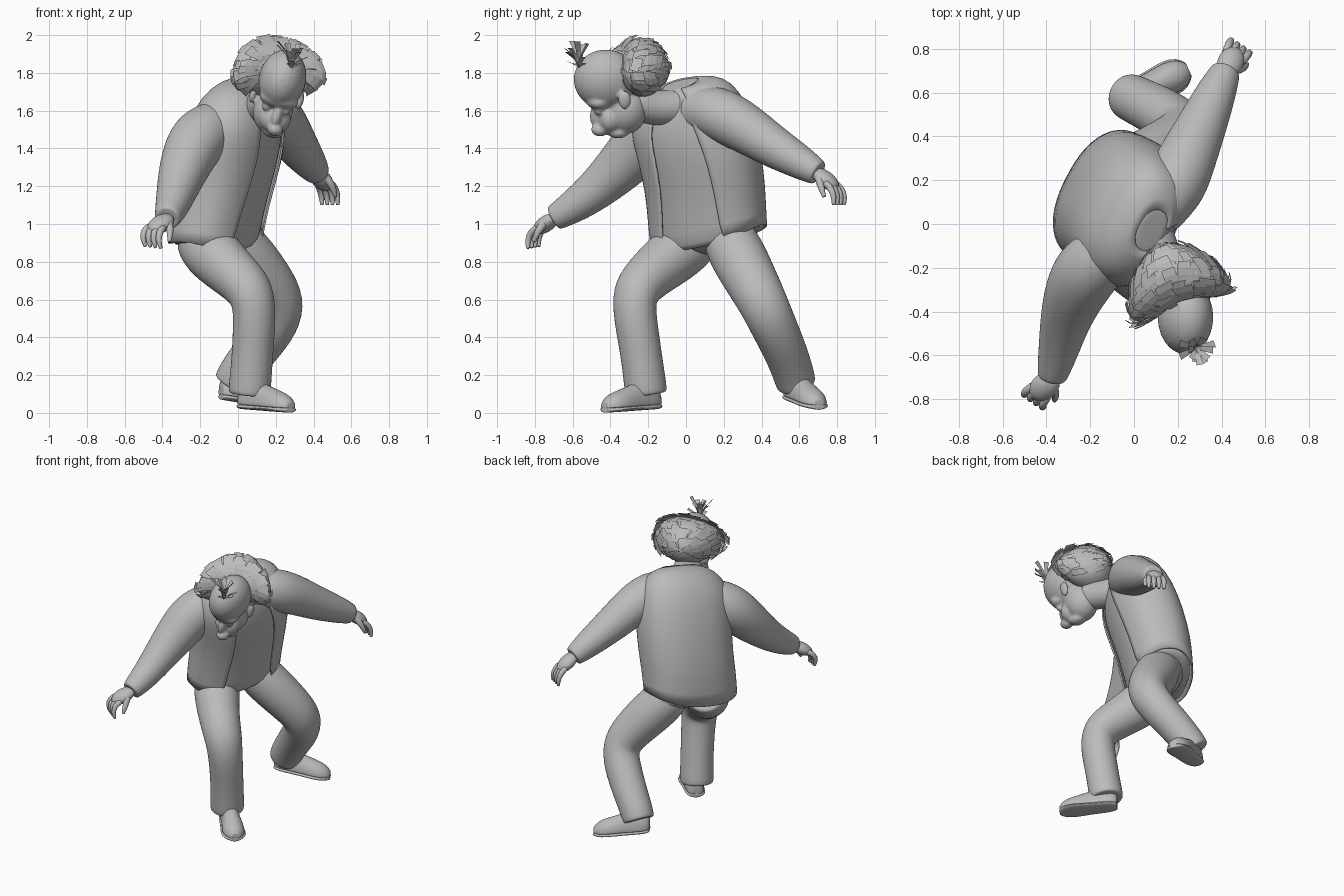
import bpy, bmesh, math, random
from mathutils import Vector, Matrix

random.seed(4)
cube = bpy.data.objects.get("Cube")
if cube:
    bpy.data.objects.remove(cube)

grey = bpy.data.materials.new("plain_grey")
grey.use_nodes = True
tone = (0.5, 0.5, 0.5, 1)
grey.diffuse_color = tone
grey.node_tree.nodes["Principled BSDF"].inputs["Base Color"].default_value = tone


def finish(name, bm, smooth=True, fix_normals=True):
    """Turn a bmesh into a linked, shaded object."""
    if fix_normals:
        bmesh.ops.recalc_face_normals(bm, faces=bm.faces)
    mesh = bpy.data.meshes.new(name)
    bm.to_mesh(mesh)
    bm.free()
    mesh.materials.append(grey)
    for poly in mesh.polygons:
        poly.use_smooth = smooth
    obj = bpy.data.objects.new(name, mesh)
    bpy.context.collection.objects.link(obj)
    return obj


def inset(ring):
    """Copy of a ring shrunk toward its middle, to hold a cuff edge."""
    middle = sum(ring, Vector()) / len(ring)
    return [p.lerp(middle, 0.12) for p in ring]


def loft(name, rings, closed=True, caps=True, subdivide=1):
    """Skin a list of point rings."""
    bm = bmesh.new()
    if caps:
        rings = [inset(rings[0]), *rings, inset(rings[-1])]
    rows = [[bm.verts.new(p) for p in ring] for ring in rings]
    count = len(rows[0])
    for low, high in zip(rows, rows[1:]):
        for i in range(count if closed else count - 1):
            j = (i + 1) % count
            bm.faces.new((low[i], low[j], high[j], high[i]))
    if caps:
        bm.faces.new(rows[0])
        bm.faces.new(rows[-1])
    obj = finish(name, bm)
    obj.modifiers.new("Subdivision", "SUBSURF").levels = subdivide
    obj.modifiers["Subdivision"].render_levels = subdivide
    return obj


def limb(name, path, sides=16, subdivide=2):
    """Round tube through (x, y, z, radius) points."""
    points = [Vector(p[:3]) for p in path]
    side = Vector((1, 0.3, 0.2))
    rings = []
    for i, point in enumerate(points):
        along = (points[min(i + 1, len(points) - 1)] - points[max(i - 1, 0)]).normalized()
        side = (side - along * side.dot(along)).normalized()
        other = along.cross(side)
        turns = [math.tau * k / sides for k in range(sides)]
        rings.append([point + path[i][3] * (side * math.cos(a) + other * math.sin(a)) for a in turns])
    return loft(name, rings, subdivide=subdivide)


def ball(bm, centre, radii, rotation=None):
    """Add an ellipsoid to a bmesh."""
    matrix = Matrix.Translation(centre) @ (rotation or Matrix()) @ Matrix.Diagonal((*radii, 1))
    bmesh.ops.create_uvsphere(bm, u_segments=24, v_segments=16, radius=1, matrix=matrix)


# Torso: the chest faces +x and slightly -y, leaning forward, with a boxy section
torso_left = Vector((0.46, 0.89, 0.15))
torso_rows = [  # centre x, y, z, half width, half depth, forward tilt
    (-.12, .12, .95, .315, .205, .1),
    (-.1, .11, 1.07, .315, .22, .1),
    (-.065, .1, 1.22, .315, .23, .1),
    (-.02, .06, 1.42, .32, .23, .2),
    (.005, .01, 1.57, .315, .2, .4),
    (.045, -.01, 1.67, .265, .15, .5),
    (.065, -.015, 1.725, .195, .1, .5),
    (.08, -.03, 1.74, .1, .06, .5),
]


def soft_square(value):
    return math.copysign(abs(value) ** 0.86, value)


def torso_rings(scale, gap, count):
    rings = []
    for level, (x, y, z, wide, deep, tilt) in enumerate(torso_rows):
        front = Vector((0.89, -0.46, -tilt))
        opening = gap * (1 - 0.08 * level)
        sag = 0 if level else 0.06
        ring = []
        for k in range(count):
            a = opening + (math.tau - 2 * opening) * k / (count - 1 if gap else count)
            ahead, beside = soft_square(math.cos(a)), soft_square(math.sin(a))
            ring.append(Vector((x, y, z - sag * ahead ** 2))
                        + scale * (front * deep * ahead + torso_left * wide * beside))
        rings.append(ring)
    return rings


shirt = torso_rings(0.95, 0, 28)
loft("shirt", [[p - Vector((0, 0, 0.01)) for p in shirt[0]]] + shirt[1:])
jacket = loft("open_jacket", torso_rings(1.01, math.radians(30), 28), closed=False, caps=False)
shell = jacket.modifiers.new("Thickness", "SOLIDIFY")
shell.thickness = 0.01
shell.offset = 0

# Sleeves
limb("right_sleeve", [(-.05, -.06, 1.56, .1), (-.14, -.14, 1.52, .14), (-.215, -.21, 1.45, .16),
                      (-.27, -.31, 1.34, .145), (-.315, -.44, 1.21, .117), (-.345, -.58, 1.1, .094),
                      (-.375, -.7, 1.03, .07)])
limb("left_sleeve", [(.09, .03, 1.6, .12), (.15, .12, 1.6, .14), (.2, .2, 1.57, .148), (.25, .32, 1.505, .135),
                     (.315, .46, 1.41, .115), (.375, .6, 1.33, .094), (.42, .7, 1.27, .07)])


# Hands with curled fingers
def hand(side, wrist, reach, across, curl, thumb_sign):
    wrist, reach = Vector(wrist), Vector(reach).normalized()
    across, curl = Vector(across).normalized(), Vector(curl).normalized()
    bm = bmesh.new()
    frame = Matrix((across, reach, across.cross(reach))).transposed().to_4x4()
    ball(bm, wrist + reach * 0.04, (.06, .085, .042), frame)
    finish(side + "_palm", bm)
    for i, k in enumerate((-.042, -.014, .014, .042)):
        root = wrist + reach * 0.075 + across * k
        knuckle = root + reach * 0.05 + across * k * 0.2
        bend = knuckle + (reach * 0.4 + curl) * 0.04
        tip = bend + curl * 0.045 - reach * 0.012
        limb(side + "_finger_" + str(i + 1),
             [(*root, .021), (*knuckle, .02), (*bend, .017), (*tip, .01)], 8, 1)
    base = wrist + reach * 0.02 + across * 0.035 * thumb_sign
    joint = base + (across * thumb_sign + curl + reach) * 0.03
    end = joint + (curl + reach * 0.5) * 0.045
    limb(side + "_thumb", [(*base, .026), (*joint, .021), (*end, .011)], 8, 1)


hand("right", (-.385, -.715, 1.02), (-.5, -.55, -.4), (-.8, .55, .1), (.15, -.1, -1), -1)
hand("left", (.425, .71, 1.26), (.35, .6, -.5), (.75, -.5, 0), (.1, .1, -1), 1)

# Trousers
bm = bmesh.new()
ball(bm, (-.09, .12, .94), (.17, .27, .1), Matrix.Rotation(math.radians(-27), 4, "Z"))
finish("trouser_seat", bm)
limb("right_trouser_leg", [(-.2, .06, .93, .14), (-.155, -.03, .86, .16), (-.04, -.17, .75, .14),
                           (.07, -.27, .65, .128), (.09, -.275, .54, .117), (.08, -.245, .36, .112),
                           (.07, -.225, .22, .112), (.06, -.21, .1, .116)])
limb("left_trouser_leg", [(-.04, .22, .94, .14), (.03, .265, .85, .155), (.15, .34, .71, .145),
                          (.235, .41, .58, .132), (.21, .455, .48, .127), (.095, .525, .33, .117),
                          (.01, .565, .22, .112), (-.03, .585, .15, .108)])

# Shoes: flat-bottomed uppers on thin soles
shoe_rows = [  # distance along, half width, height
    (0, .035, .07), (.08, .06, .12), (.3, .064, .14), (.5, .066, .11),
    (.75, .08, .085), (.92, .066, .065), (1, .03, .03),
]


def shoe(side, heel, toe):
    heel, toe = Vector(heel), Vector(toe)
    across = (toe - heel).cross(Vector((0, 0, 1))).normalized()
    upper, sole = [], []
    for t, wide, high in shoe_rows:
        centre = heel.lerp(toe, t)
        top, bottom = [], []
        for k in range(16):
            a = math.tau * k / 16
            top.append(centre + across * wide * math.cos(a) + Vector((0, 0, max(high * math.sin(a), -.005))))
            bottom.append(centre + across * wide * 1.12 * math.cos(a) + Vector((0, 0, .016 * math.sin(a) - .014)))
        upper.append(top)
        sole.append(bottom)
    loft(side + "_shoe", upper)
    loft(side + "_shoe_sole", sole)


shoe("right", (.02, -.15, .05), (.28, -.43, .03))
shoe("left", (-.09, .55, .1), (.25, .705, .045))

# Head: overlapping ellipsoids fused into one skin
limb("neck", [(.08, -.03, 1.62, .1), (.12, -.15, 1.61, .095), (.17, -.28, 1.64, .095)])
bm = bmesh.new()
roll = Matrix.Rotation(math.radians(14), 4, "Y")
for centre, radii in [
    ((.235, -.425, 1.765), (.125, .17, .16)),   # cranium
    ((.185, -.325, 1.6), (.105, .12, .125)),    # jaw
    ((.195, -.4, 1.56), (.085, .07, .08)),      # muzzle
    ((.185, -.36, 1.49), (.055, .06, .035)),    # chin
    ((.215, -.46, 1.66), (.105, .075, .05)),    # brow
    ((.205, -.475, 1.57), (.026, .035, .06)),   # nose bridge
    ((.197, -.455, 1.5), (.042, .048, .036)),   # nose tip
    ((.33, -.325, 1.655), (.018, .035, .05)),   # left ear
    ((.08, -.335, 1.69), (.018, .035, .05)),    # right ear
    ((.252, -.462, 1.6), (.026, .024, .022)),   # left eye
    ((.152, -.452, 1.622), (.026, .024, .022)), # right eye
]:
    ball(bm, centre, radii, roll)
head = finish("head", bm)
fuse = head.modifiers.new("Fuse", "REMESH")
fuse.mode = "VOXEL"
fuse.voxel_size = 0.009
fuse.use_smooth_shade = True
soften = head.modifiers.new("Soften", "SMOOTH")
soften.iterations = 4

# Hair: a cap behind the dome, its sides swept forward, covered with flat locks
hair_centre = Vector((.175, -.245, 1.82))
hair_side, hair_face, hair_up = Vector((.94, .33, 0)), Vector((.33, -.94, 0)), Vector((0, 0, 1))


def hair_point(polar, turn, lift):
    flat = math.sin(polar) * lift
    sweep = (flat * math.cos(turn)) ** 2
    return hair_centre + (hair_side * .24 * flat * math.cos(turn)
                          + hair_up * (.165 * flat * math.sin(turn) - .025 * sweep)
                          + hair_face * (.155 * math.cos(polar) * lift + .1 * sweep))


loft("hair_cap", [[hair_point(math.radians(d), math.tau * k / 24, 0.93) for k in range(24)]
                  for d in range(40, 180, 15)])

bm = bmesh.new()
for degrees, amount in ((38, 16), (52, 20), (72, 24), (92, 24), (112, 20), (132, 16), (152, 9)):
    for k in range(amount):
        turn = math.radians(-38 + 256 * (k + random.random() * 0.6) / amount)
        half = random.uniform(.09, .15) / max(math.sin(math.radians(degrees + 12)), 0.4)
        start = math.radians(degrees + random.uniform(-8, 8))
        flare = random.uniform(0.03, 0.18)
        skew = random.uniform(-0.06, 0.06)
        strip = []
        for step in range(4):
            polar, lift = start + step * 0.2, 0.95 + flare * step / 3
            strip.append([bm.verts.new(hair_point(polar, turn + s * half + skew * step, lift)) for s in (-1, 1)])
        for a, b in zip(strip, strip[1:]):
            bm.faces.new((a[0], a[1], b[1], b[0]))
finish("hair_locks", bm, smooth=False, fix_normals=False)

# Forelock tuft on the bald dome
bm = bmesh.new()
root = Vector((.28, -.56, 1.82))
for k in range(18):
    a = math.tau * k / 18
    lean = Vector((math.cos(a), math.sin(a), 0)) * random.uniform(.03, .09)
    wide = Vector((-math.sin(a), math.cos(a), 0)) * 0.014
    rise = Vector((0.01, -0.015, random.uniform(.03, .15)))
    strip = []
    for bend, climb in ((0, 0), (.35, .6), (1, 1)):
        point = root + lean * bend + rise * climb
        strip.append([bm.verts.new(point + wide * s * (0.5 + bend * 0.7)) for s in (-1, 1)])
    for a, b in zip(strip, strip[1:]):
        bm.faces.new((a[0], a[1], b[1], b[0]))
finish("forelock", bm, smooth=False, fix_normals=False)
